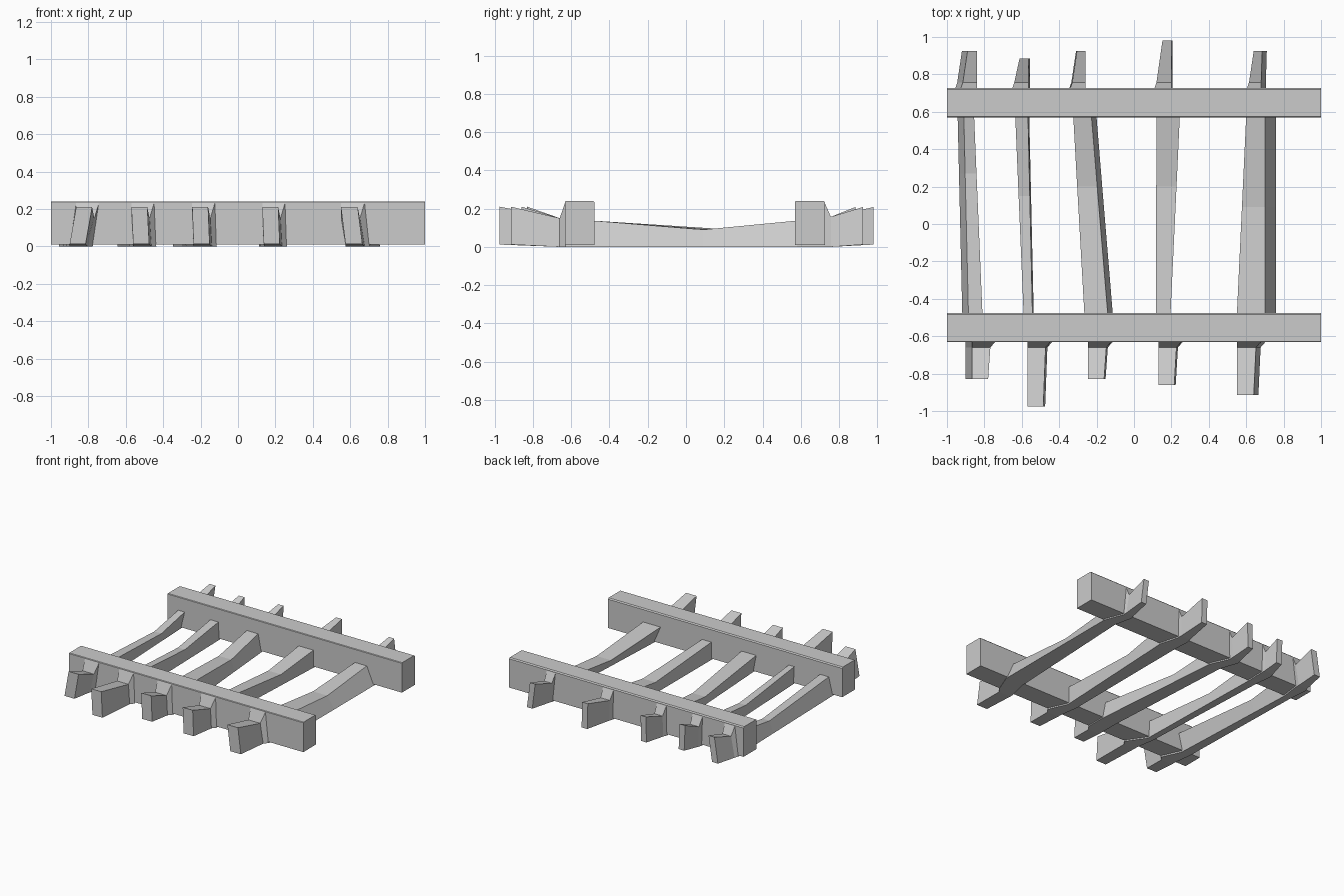
import bpy, bmesh

def loft(name, sections):
    """Join four-sided rings (each a list of points) into one closed solid."""
    bm = bmesh.new()
    rings = [[bm.verts.new(p) for p in s] for s in sections]
    for a, b in zip(rings, rings[1:]):
        n = len(a)
        for i in range(n):
            j = (i + 1) % n
            bm.faces.new((a[i], a[j], b[j], b[i]))
    bm.faces.new(rings[0])
    bm.faces.new(rings[-1])
    bmesh.ops.recalc_face_normals(bm, faces=bm.faces)
    me = bpy.data.meshes.new(name)
    bm.to_mesh(me)
    bm.free()
    ob = bpy.data.objects.new(name, me)
    bpy.context.collection.objects.link(ob)
    return ob

# Two long side rails
for name, y0, y1 in (("front_rail", -0.632, -0.477), ("back_rail", 0.57, 0.727)):
    prof = [(y0, 0.01), (y1, 0.01), (y1, 0.232), (y1 - 0.008, 0.24), (y0 + 0.004, 0.24), (y0, 0.236)]
    loft(name, [[(x, y, z) for y, z in prof] for x in (-1, 1)])

# Crossbars: front tip y, back tip y, dip (y, z), then top-face x ranges at
# front tip, front rail inside, back rail inside, back stub base, back tip;
# last the sideways lean of the bottom at front stub, middle, back stub
bars = [
    (-0.83, 0.925, (0.27, 0.088), (-0.865, -0.78), (-0.885, -0.81), (-0.91, -0.855),
     (-0.915, -0.84), (-0.89, -0.84), (-0.035, -0.033, -0.03)),
    (-0.975, 0.885, (0.15, 0.086), (-0.57, -0.485), (-0.59, -0.543), (-0.635, -0.567),
     (-0.64, -0.565), (-0.612, -0.565), (0.01, 0.007, 0.008)),
    (-0.83, 0.925, (0.2, 0.086), (-0.245, -0.16), (-0.265, -0.14), (-0.325, -0.228),
     (-0.33, -0.26), (-0.305, -0.26), (0.008, 0.027, -0.005)),
    (-0.86, 0.98, (0.2, 0.085), (0.13, 0.215), (0.117, 0.195), (0.12, 0.245),
     (0.12, 0.2), (0.152, 0.2), (0.008, 0.0, 0.005)),
    (-0.915, 0.925, (0.09, 0.09), (0.55, 0.64), (0.55, 0.70), (0.60, 0.70),
     (0.615, 0.68), (0.64, 0.685), (0.025, 0.06, 0.025)),
]

def ring(y, xs, z0, z1, lean):
    l, r = xs
    return [(l + lean, y, z0), (r + lean, y, z0), (r, y, z1), (l, y, z1)]

for i, (yf, yb, dip, ft, fm, bm_, bb, bt, lean) in enumerate(bars):
    lf, lm, lb = lean
    t = (dip[0] + 0.475) / 1.045
    mid = tuple(a + (b - a) * t for a, b in zip(fm, bm_))
    loft(f"crossbar_{i + 1}", [
        ring(yf, ft, 0.012, 0.21, lf),
        ring(-0.66, (ft[0], ft[1] + 0.012), 0.0, 0.15, lf),
        ring(-0.63, (ft[0], ft[1] + 0.038), 0.0, 0.237, lf),
        ring(-0.485, fm, 0.0, 0.137, lm),
        ring(dip[0], mid, 0.0, dip[1], lm),
        ring(0.58, bm_, 0.0, 0.137, lm),
        ring(0.722, (bb[0] - 0.012, bb[1]), 0.0, 0.237, lb),
        ring(0.757, bb, 0.0, 0.157, lb),
        ring(yb, bt, 0.012, 0.208, lb),
    ])
